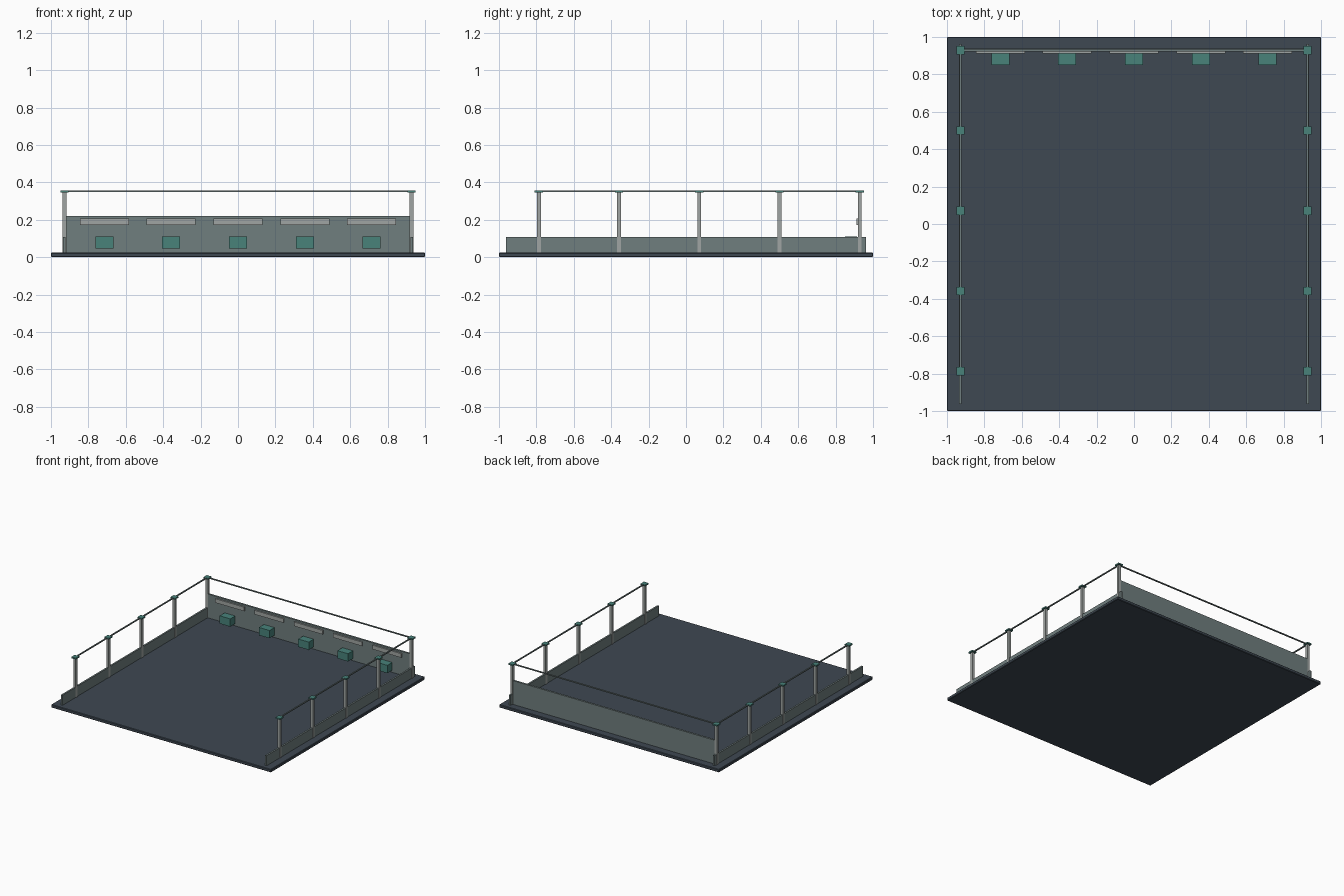
import bpy

if "Cube" in bpy.data.objects:
    bpy.data.objects.remove(bpy.data.objects["Cube"])


def material(name, srgb):
    """Flat colour from 0-255 sRGB, stored as linear."""
    m = bpy.data.materials.new(name)
    lin = [((c / 255 + 0.055) / 1.055) ** 2.4 for c in srgb]
    m.diffuse_color = (*lin, 1.0)
    m.use_nodes = True
    m.node_tree.nodes["Principled BSDF"].inputs["Base Color"].default_value = m.diffuse_color
    return m


SLATE = material("slate floor", (62, 72, 82))
WALL = material("grey green wall", (112, 126, 126))
METAL = material("light grey metal", (160, 165, 163))
TEAL = material("teal", (72, 130, 122))


def box(name, x, y, z, mat, bevel=0.0):
    """Box from (min, max) ranges on each axis."""
    bpy.ops.mesh.primitive_cube_add(size=1, location=[sum(r) / 2 for r in (x, y, z)])
    ob = bpy.context.object
    ob.name = name
    ob.scale = [r[1] - r[0] for r in (x, y, z)]
    bpy.ops.object.transform_apply(location=False, rotation=False, scale=True)
    ob.data.materials.append(mat)
    if bevel:
        mod = ob.modifiers.new("edge", 'BEVEL')
        mod.width = bevel
        mod.segments = 1
    return ob


def around(c, half):
    return (c - half, c + half)


FLOOR = 0.025
EDGE = 0.928          # line of posts, rails and walls
RAIL_Z = 0.352

# Floor slab
box("floor_slab", (-1, 1), (-1, 1), (0, FLOOR), SLATE, bevel=0.004)

# Back wall
box("back_wall", (-0.92, 0.92), around(0.93, 0.008), (FLOOR, 0.22), WALL)

# Low side walls, posts, caps and side rails
for side, s in (("left", -1), ("right", 1)):
    cx = s * EDGE
    box(f"{side}_low_wall", around(cx, 0.007), (-0.963, 0.963), (FLOOR, 0.108), WALL)
    for i in range(5):
        y = -0.787 + i * 0.429
        box(f"{side}_post_{i}", around(cx, 0.0105), around(y, 0.0105), (FLOOR, 0.346), METAL)
        box(f"{side}_post_cap_{i}", around(cx, 0.021), around(y, 0.022), (0.346, 0.357), TEAL)
    box(f"{side}_rail", around(cx, 0.005), (-0.787, EDGE), around(RAIL_Z, 0.004), WALL)

# Back rail
box("back_rail", (-EDGE, EDGE), around(EDGE, 0.005), around(RAIL_Z, 0.004), WALL)

# Wall strips with a seat block under each
for i in range(5):
    x = (i - 2) * 0.357
    box(f"wall_strip_{i}", around(x, 0.131), (0.911, 0.923), (0.173, 0.206), METAL)
    box(f"seat_block_{i}", around(x, 0.048), (0.85, 0.914), (0.047, 0.111), TEAL)
